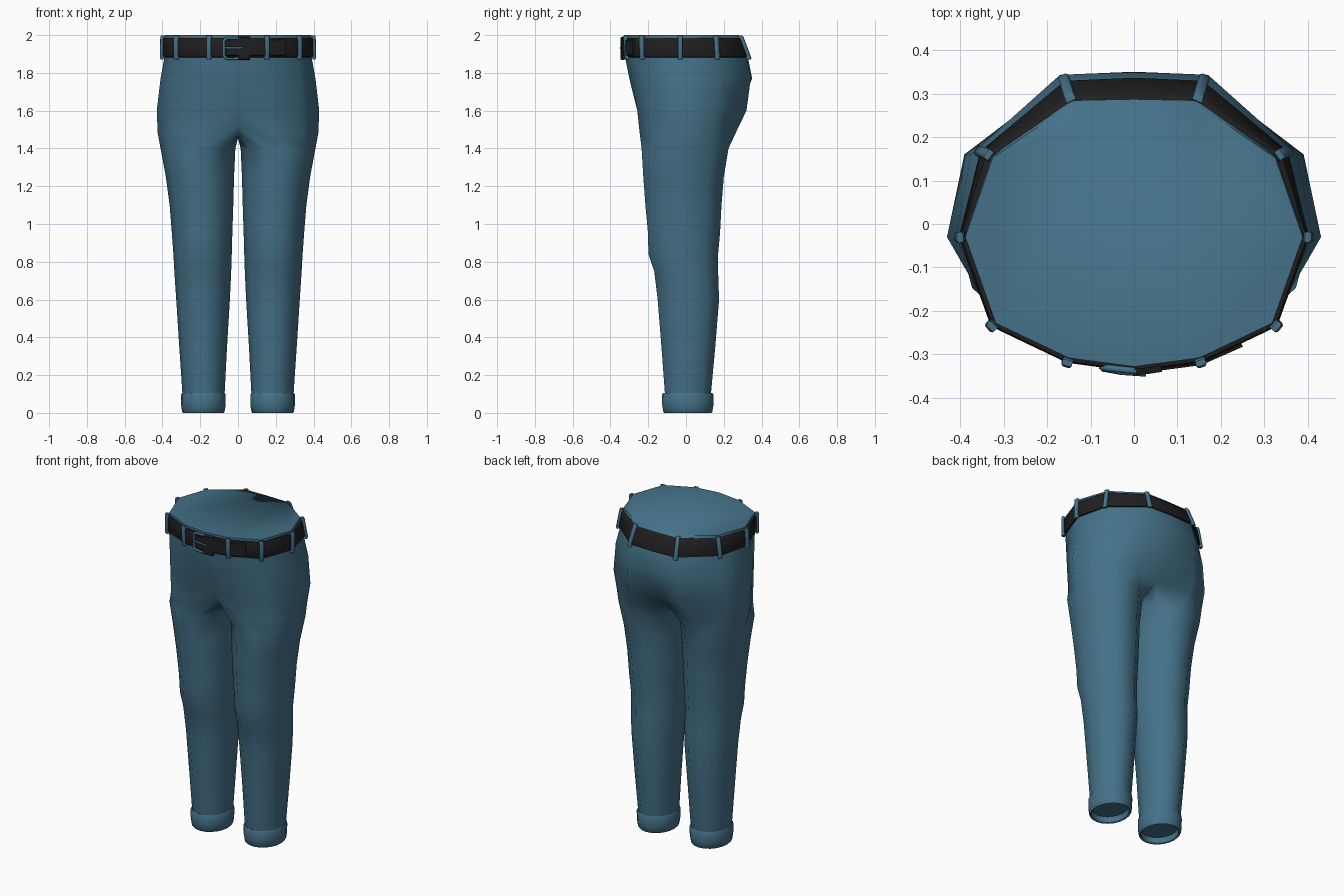
import bpy, bmesh, math
from mathutils import Vector as V

if "Cube" in bpy.data.objects:
    bpy.data.objects.remove(bpy.data.objects["Cube"])


def material(name, rgb):
    m = bpy.data.materials.new(name)
    m.diffuse_color = (*rgb, 1)
    m.use_nodes = True
    m.node_tree.nodes["Principled BSDF"].inputs["Base Color"].default_value = m.diffuse_color
    return m


DENIM = material("denim blue", (0.058, 0.165, 0.245))
LEATHER = material("black leather", (0.014, 0.014, 0.014))


def finish(name, bm, mat, mirror=False, angle=50):
    bmesh.ops.recalc_face_normals(bm, faces=bm.faces)
    me = bpy.data.meshes.new(name)
    bm.to_mesh(me)
    bm.free()
    me.materials.append(mat)
    for p in me.polygons:
        p.use_smooth = True
    me.set_sharp_from_angle(angle=math.radians(angle))
    ob = bpy.data.objects.new(name, me)
    bpy.context.collection.objects.link(ob)
    if mirror:
        mod = ob.modifiers.new("mirror", 'MIRROR')
        mod.merge_threshold = 0.0005
    return ob


def bridge(bm, a, b, closed):
    n = len(a)
    for i in range(n if closed else n - 1):
        j = (i + 1) % n
        bm.faces.new((a[i], a[j], b[j], b[i]))


def loft(bm, rings, closed):
    rows = [[bm.verts.new(p) for p in r] for r in rings]
    for a, b in zip(rows, rows[1:]):
        bridge(bm, a, b, closed)
    return rows


# Half outlines of the hips, from centre front round the side to centre back
TORSO = [
    (2.00, [(0, -.328), (.15, -.308), (.318, -.228), (.388, -.03), (.325, .152), (.142, .277), (0, .280)]),
    (1.88, [(0, -.322), (.15, -.302), (.320, -.225), (.390, -.03), (.345, .160), (.155, .322), (0, .328)]),
    (1.77, [(0, -.300), (.155, -.285), (.325, -.212), (.410, -.03), (.375, .160), (.170, .343), (0, .350)]),
    (1.60, [(0, -.250), (.17, -.258), (.335, -.190), (.430, -.03), (.390, .160), (.180, .320), (0, .280)]),
]
FORK = [(0, -.2, 1.52), (.18, -.245, 1.48), (.345, -.17, 1.48), (.425, -.02, 1.48),
        (.375, .15, 1.48), (.2, .262, 1.48), (0, .19, 1.5)]
CROTCH = [(0, .12, 1.465), (0, 0, 1.455), (0, -.12, 1.465)]
# Leg sections: z, inner x, outer x, front y, back y
LEG = [
    (1.40, .014, .410, -.235, .225), (1.25, .021, .382, -.226, .200),
    (1.10, .025, .362, -.215, .188), (0.95, .030, .350, -.201, .180),
    (0.84, .033, .342, -.199, .170), (0.75, .036, .337, -.168, .170),
    (0.60, .043, .327, -.150, .175), (0.35, .058, .311, -.130, .155),
    (0.08, .072, .293, -.110, .130),
]


def leg_ring(z, x0, x1, y0, y1, n=10):
    cx, cy, rx, ry = (x0 + x1) / 2, (y0 + y1) / 2, (x1 - x0) / 2, (y1 - y0) / 1.902
    angs = [(k * 10 / n - 3) * math.radians(36) for k in range(n)]
    return [(cx + rx * math.cos(a), cy + ry * math.sin(a), z) for a in angs]


# Trousers: hips and one leg, mirrored
bm = bmesh.new()
rows = loft(bm, [[(x, y, z) for x, y in pts] for z, pts in TORSO] + [FORK], False)
bm.faces.new(rows[0])
top = rows[-1] + [bm.verts.new(p) for p in CROTCH]
legs = loft(bm, [leg_ring(*s) for s in LEG], True)
bridge(bm, top, legs[0], True)
finish("trousers", bm, DENIM, True, 75)

# Turned-up cuffs with a recessed underside
bm = bmesh.new()
CUFF = [(.098, .076, .289, -.106, .126), (.106, .071, .296, -.114, .133),
        (.094, .065, .302, -.121, .139), (.040, .066, .301, -.119, .138),
        (.006, .071, .296, -.114, .133), (.000, .076, .291, -.109, .128),
        (.004, .083, .284, -.102, .121), (.040, .085, .282, -.100, .119)]
rows = loft(bm, [leg_ring(*s, n=20) for s in CUFF], True)
bm.faces.new(rows[-1])
finish("cuffs", bm, DENIM, True)


def waist(z, d):
    """Half waist outline at height z, pushed out by d."""
    t = (2 - z) / .12
    p = [V((*a, z)).lerp(V((*b, z)), t) for a, b in zip(TORSO[0][1], TORSO[1][1])]
    mir = lambda v: V((-v.x, v.y, v.z))
    q = [mir(p[1])] + p + [mir(p[-2])]
    out = []
    for i, v in enumerate(p):
        tan = (q[i + 2] - q[i]).normalized()
        out.append(v + V((tan.y, -tan.x, 0)) * d)
    return out


# Belt
bm = bmesh.new()
loft(bm, [waist(z, d) for z, d in
          ((1.882, -.004), (1.884, .009), (1.892, .013), (1.976, .013), (1.984, .009), (1.986, -.004))], False)
finish("belt", bm, LEATHER, True)

# Belt loops at the corners of the waist
bm = bmesh.new()
for i in range(1, 6):
    lo, hi = waist(1.872, .012)[i], waist(1.998, .012)[i]
    out = (waist(1.94, 1)[i] - waist(1.94, 0)[i]).normalized()
    side = V((-out.y, out.x, 0))
    rings = []
    for t, s in ((0, .6), (.06, 1), (.94, 1), (1, .6)):
        c = lo.lerp(hi, t)
        rings.append([c + side * a * .012 + out * b * .011 * s
                      for a, b in ((-1, -1), (1, -1), (1, .6), (.6, 1), (-.6, 1), (-1, .6))])
    rows = loft(bm, rings, True)
    bm.faces.new(rows[0])
    bm.faces.new(rows[-1])
finish("belt_loops", bm, DENIM, True)


def strap(name, path, z0, z1, d0, d1):
    """Flat strap lying on the front of the waist along x, y points."""
    bm = bmesh.new()
    rings = []
    for x, y in path:
        n = V((x * .5, y, 0)).normalized()
        a, b = V((x, y, 0)) + n * d0, V((x, y, 0)) + n * d1
        rings.append([(a.x, a.y, z0), (b.x, b.y, z0 + .005), (b.x, b.y, z1 - .005), (a.x, a.y, z1)])
    rows = loft(bm, rings, True)
    bm.faces.new(rows[0])
    bm.faces.new(rows[-1])
    finish(name, bm, LEATHER)


# Overlapping belt end and its keeper
strap("belt_end", [(-.06, -.318), (0, -.325), (.15, -.305), (.242, -.264)], 1.89, 1.978, .008, .020)
strap("belt_keeper", [(.0, -.325), (.03, -.322), (.062, -.317)], 1.868, 1.992, .008, .023)


def rod(name, pts, r):
    cu = bpy.data.curves.new(name, 'CURVE')
    cu.dimensions = '3D'
    cu.bevel_depth = r
    cu.bevel_resolution = 1
    cu.use_fill_caps = True
    sp = cu.splines.new('POLY')
    sp.points.add(len(pts) - 1)
    for p, c in zip(sp.points, pts):
        p.co = (*c, 1)
    cu.materials.append(DENIM)
    ob = bpy.data.objects.new(name, cu)
    bpy.context.collection.objects.link(ob)


# Buckle frame and prong
rod("buckle_frame", [(.005, -.338, 1.984), (-.06, -.331, 1.984), (-.074, -.329, 1.972),
                     (-.074, -.329, 1.888), (-.06, -.331, 1.876), (.005, -.338, 1.876)], .008)
rod("buckle_prong", [(-.074, -.333, 1.932), (-.03, -.341, 1.932), (.028, -.345, 1.932)], .006)
